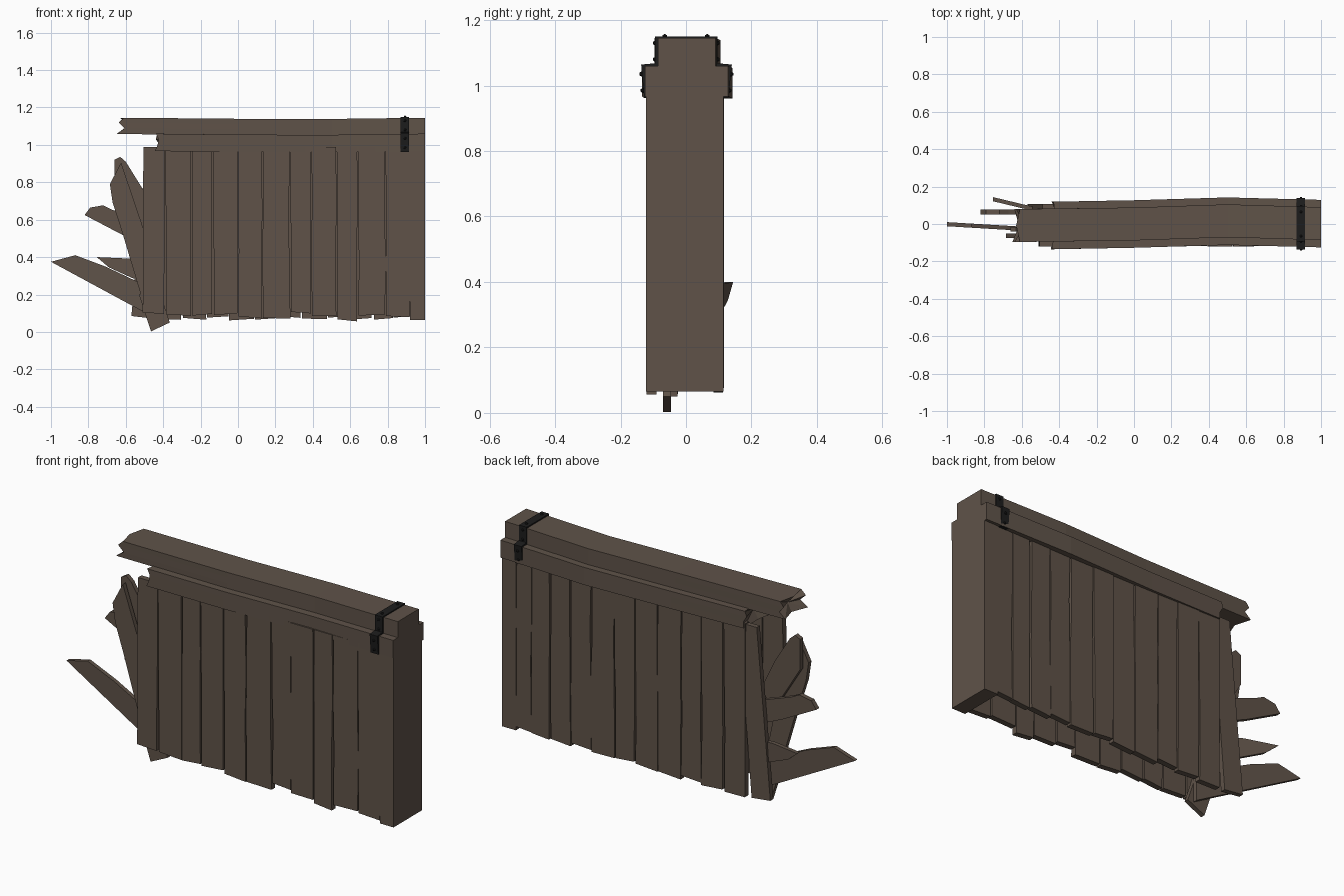
import bpy, bmesh, math, random
from mathutils import Vector

if "Cube" in bpy.data.objects:
    bpy.data.objects.remove(bpy.data.objects["Cube"])

random.seed(4)


def material(name, rgb):
    m = bpy.data.materials.new(name)
    m.diffuse_color = (*rgb, 1)
    m.use_nodes = True
    m.node_tree.nodes["Principled BSDF"].inputs["Base Color"].default_value = m.diffuse_color
    return m


WOOD = material("weathered_brown_wood", (0.115, 0.086, 0.066))
IRON = material("black_iron", (0.012, 0.012, 0.012))


def finish(bm, name, mat):
    bmesh.ops.recalc_face_normals(bm, faces=bm.faces)
    me = bpy.data.meshes.new(name)
    bm.to_mesh(me)
    bm.free()
    me.materials.append(mat)
    ob = bpy.data.objects.new(name, me)
    bpy.context.collection.objects.link(ob)
    return ob


def prism(bm, lower, upper):
    """Closed solid between two matching loops of points."""
    a = [bm.verts.new(p) for p in lower]
    b = [bm.verts.new(p) for p in upper]
    bm.faces.new(a)
    bm.faces.new(b[::-1])
    for i in range(len(a)):
        j = (i + 1) % len(a)
        bm.faces.new((a[i], b[i], b[j], a[j]))


def board(name, outline, y, thick=0.026, lean=(0, 0)):
    """Flat board with an (x, z) outline; lean = change of y per x and per z."""
    bm = bmesh.new()
    x0, z0 = outline[0]
    pts = [(x, y + lean[0] * (x - x0) + lean[1] * (z - z0), z) for x, z in outline]
    prism(bm, pts, [(x, yy + thick, z) for x, yy, z in pts])
    return finish(bm, name, WOOD)


def box(bm, lo, hi):
    q = [(lo[0], lo[1]), (hi[0], lo[1]), (hi[0], hi[1]), (lo[0], hi[1])]
    prism(bm, [(x, y, lo[2]) for x, y in q], [(x, y, hi[2]) for x, y in q])


# End post
bm = bmesh.new()
box(bm, (0.92, -0.122, 0.065), (1.0, 0.115, 0.972))
finish(bm, "end_post", WOOD)


# Upright planks on both sides
def plank(name, xa, xb, y, bottom, top=0.99):
    g = 0.003
    j = lambda: random.uniform(-0.004, 0.004)
    tilt = random.uniform(-0.012, 0.012)
    m1, m2 = random.uniform(0.35, 0.5), random.uniform(0.6, 0.75)
    board(name, [(xa + g + j(), bottom - tilt / 2), (xb - g + j(), bottom + tilt / 2),
                 (xb - g + j(), m1), (xb - g + j(), m2), (xb - g + j(), top),
                 (xa + g + j(), top), (xa + g + j(), m2), (xa + g + j(), m1)],
          y + random.uniform(-0.003, 0.003), 0.03)


front = [-0.51, -0.39, -0.25, -0.135, 0, 0.13, 0.28, 0.39, 0.53, 0.64, 0.79, 0.922]
bottoms = [0.1, 0.09, 0.092, 0.095, 0.078, 0.073, 0.103, 0.085, 0.062, 0.09, 0.082]
for i, z in enumerate(bottoms):
    plank(f"front_plank_{i}", front[i], front[i + 1], -0.118, z)
back = [-0.43, -0.3, -0.17, -0.05, 0.09, 0.22, 0.34, 0.48, 0.6, 0.72, 0.83, 0.922]
for i in range(len(back) - 1):
    plank(f"back_plank_{i}", back[i], back[i + 1], 0.084, random.choice([0.066, 0.07, 0.08]))
board("leaning_back_plank", [(-0.57, 0.085), (-0.46, 0.072), (-0.385, 0.985), (-0.49, 0.985)], 0.08)


# Snapped planks at the broken end
board("broken_plank_low", [(-1.0, 0.375), (-0.87, 0.41), (-0.71, 0.35), (-0.53, 0.265),
                           (-0.4, 0.19), (-0.4, 0.05), (-0.51, 0.11)], -0.012, 0.022, (-0.06, 0))
board("broken_plank_low_back", [(-0.755, 0.40), (-0.58, 0.392), (-0.45, 0.37), (-0.45, 0.25),
                                (-0.57, 0.29), (-0.69, 0.345)], 0.122, 0.022, (-0.24, 0))
board("broken_plank_mid", [(-0.82, 0.625), (-0.79, 0.665), (-0.72, 0.677), (-0.67, 0.652),
                           (-0.44, 0.57), (-0.44, 0.44), (-0.62, 0.52)], 0.052, 0.025)
board("broken_plank_tall", [(-0.66, 0.92), (-0.63, 0.936), (-0.6, 0.91), (-0.51, 0.765),
                            (-0.43, 0.6), (-0.5, 0.5), (-0.66, 0.76)], -0.04, 0.024)
board("broken_plank_upper", [(-0.625, 0.905), (-0.685, 0.79), (-0.67, 0.69), (-0.615, 0.52),
                             (-0.49, 0.1), (-0.41, 0.12), (-0.47, 0.4), (-0.515, 0.58)], -0.075, 0.024)
board("broken_plank_foot", [(-0.465, 0.003), (-0.365, 0.05), (-0.43, 0.25), (-0.53, 0.2)], -0.07, 0.024)


# Bowed top beams with a splintered left end
def beam(name, left, half, z0, z1, bow, jag):
    ring = [(-1, 0), (0, 0), (1, 0), (1, .35), (1, .7), (1, 1), (0, 1), (-1, 1), (-1, .7), (-1, .35)]
    bm = bmesh.new()
    loops = []
    for k, (x, dy) in enumerate([(left, -0.008), (0.0, 0.0), (0.5, bow), (1.0, 0.002)]):
        sag = -0.007 * math.sin(math.pi * max(0, min(1, (x + 0.4) / 1.4)))
        loop = []
        for i, (s, t) in enumerate(ring):
            off = jag[i] if k == 0 else 0
            loop.append(bm.verts.new((x + off, dy + s * half, z0 + t * (z1 - z0) + sag)))
        loops.append(loop)
    n = len(ring)
    for a, b in zip(loops, loops[1:]):
        for i in range(n):
            bm.faces.new((a[i], a[(i + 1) % n], b[(i + 1) % n], b[i]))
    bm.faces.new(loops[-1])
    c = bm.verts.new((left + 0.06, -0.01, (z0 + z1) / 2))
    for i in range(n):
        bm.faces.new((loops[0][i], loops[0][(i + 1) % n], c))
    finish(bm, name, WOOD)


beam("lower_beam", -0.45, 0.127, 0.967, 1.06, 0.015,
     [.005, .03, .03, .03, .01, .02, .03, .01, .025, .02])
beam("upper_beam", -0.65, 0.088, 1.058, 1.145, 0.017,
     [0, .035, .01, .045, .02, .04, .02, .04, .012, .045])

# Iron strap stepping over both beams, with studs
path = [(-0.128, 0.963), (-0.137, 1.064), (-0.094, 1.068), (-0.094, 1.15),
        (0.096, 1.15), (0.096, 1.068), (0.14, 1.064), (0.13, 0.963)]
inner = [(-0.112, 0.963), (-0.118, 1.052), (-0.08, 1.056), (-0.08, 1.135),
         (0.08, 1.135), (0.08, 1.056), (0.12, 1.052), (0.114, 0.963)]
prof = path + inner[::-1]
bm = bmesh.new()
prism(bm, [(0.87, y, z) for y, z in prof], [(0.915, y, z) for y, z in prof])
for y, z in [(-0.132, 0.985), (-0.136, 1.035), (-0.094, 1.08), (-0.094, 1.13), (-0.065, 1.15),
             (0.065, 1.15), (0.096, 1.13), (0.096, 1.08), (0.138, 1.035), (0.132, 0.985)]:
    r = bmesh.ops.create_icosphere(bm, subdivisions=1, radius=0.008)
    bmesh.ops.translate(bm, verts=r["verts"], vec=Vector((0.893, y, z)))
finish(bm, "iron_strap", IRON)
